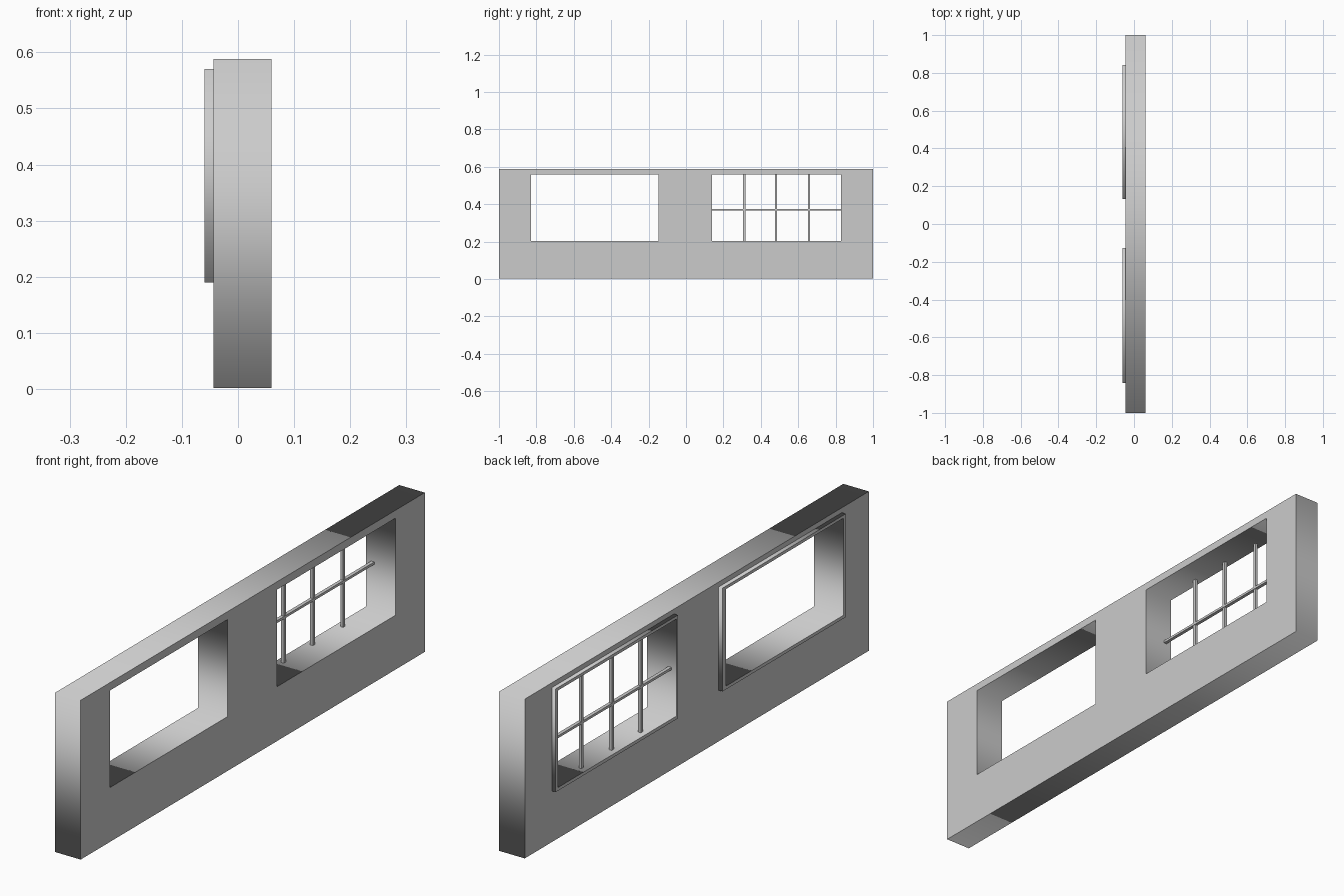
import bpy
from math import radians

if "Cube" in bpy.data.objects:
    bpy.data.objects.remove(bpy.data.objects["Cube"])

WALL_BACK, WALL_FRONT, FRAME_BACK = -0.044, 0.06, -0.06


def slab(name, x0, x1, rects):
    """Extruded plate in the YZ plane; the first rectangle is the outline, the rest are holes."""
    cu = bpy.data.curves.new(name, 'CURVE')
    cu.dimensions = '2D'
    cu.fill_mode = 'BOTH'
    cu.extrude = (x1 - x0) / 2
    for y0, y1, z0, z1 in rects:
        sp = cu.splines.new('POLY')
        sp.points.add(3)
        for p, (y, z) in zip(sp.points, [(y0, z0), (y1, z0), (y1, z1), (y0, z1)]):
            p.co = (y, z, 0, 1)
        sp.use_cyclic_u = True
    ob = bpy.data.objects.new(name, cu)
    ob.location.x = (x0 + x1) / 2
    ob.rotation_euler = (radians(90), 0, radians(90))
    bpy.context.collection.objects.link(ob)
    bpy.ops.object.select_all(action='DESELECT')
    ob.select_set(True)
    bpy.context.view_layer.objects.active = ob
    bpy.ops.object.convert(target='MESH')
    return bpy.context.object


def box(name, x0, x1, y0, y1, z0, z1):
    bpy.ops.mesh.primitive_cube_add(
        size=1, location=((x0 + x1) / 2, (y0 + y1) / 2, (z0 + z1) / 2))
    ob = bpy.context.object
    ob.name = name
    ob.scale = (x1 - x0, y1 - y0, z1 - z0)


# Window openings (y0, y1, z0, z1) and the outer edges of their frames
left_open = (-0.829, -0.148, 0.202, 0.559)
right_open = (0.14, 0.83, 0.202, 0.559)
left_outer = (-0.843, -0.127, 0.19, 0.57)
right_outer = (0.132, 0.843, 0.19, 0.57)

# Wall with two openings
slab("wall", WALL_BACK, WALL_FRONT, [(-1, 1, 0.002, 0.588), left_open, right_open])

# Raised frames on the rear face
slab("left_window_frame", FRAME_BACK, WALL_BACK, [left_outer, left_open])
slab("right_window_frame", FRAME_BACK, WALL_BACK, [right_outer, right_open])

# Glazing bars, only in the right window
y0, y1, z0, z1 = right_open
for i, y in enumerate((0.312, 0.481, 0.657)):
    box(f"vertical_bar_{i + 1}", -0.039, -0.028, y - 0.006, y + 0.006, z0, z1)
box("horizontal_bar", -0.039, -0.026, y0, y1, 0.366, 0.375)
